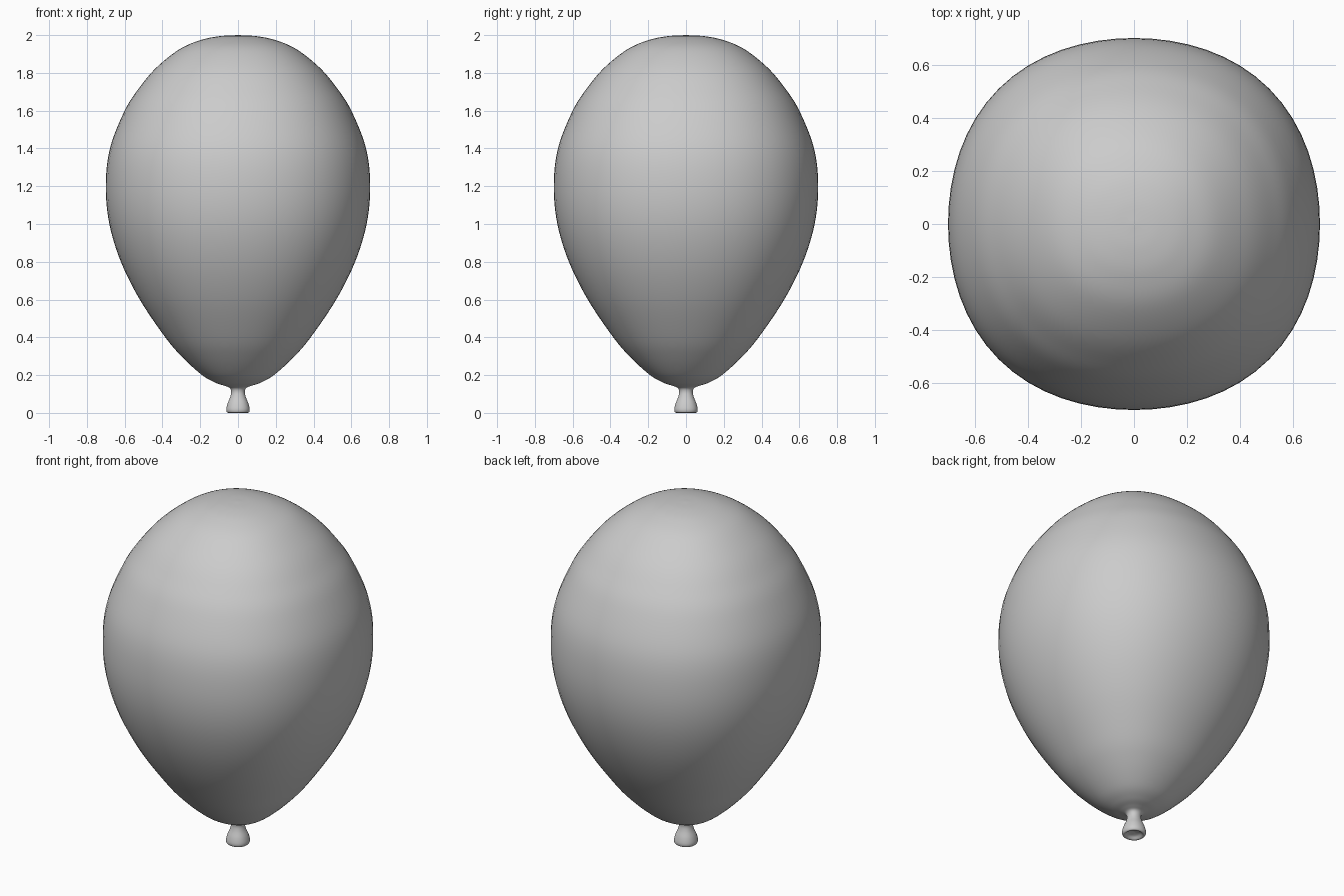
import bpy, bmesh
from math import sin, cos, pi
from mathutils import Vector

if "Cube" in bpy.data.objects:
    bpy.data.objects.remove(bpy.data.objects["Cube"])

SEG = 64


def smooth(pts, steps=6):
    """Catmull-Rom curve through the profile points."""
    p = [Vector(q) for q in pts]
    p = [2 * p[0] - p[1]] + p + [2 * p[-1] - p[-2]]
    out = []
    for i in range(1, len(p) - 2):
        a, b, c, d = p[i - 1:i + 3]
        for k in range(steps):
            t = k / steps
            out.append(0.5 * (2 * b + (c - a) * t + (2 * a - 5 * b + 4 * c - d) * t * t
                              + (3 * b - a - 3 * c + d) * t ** 3))
    return out + [p[-2]]


def revolve(name, profile):
    """Sweep (radius, z) points around z with a slightly squarish section."""
    bm = bmesh.new()
    rings = []
    for r, z in profile:
        if r < 1e-4:
            rings.append([bm.verts.new((0, 0, z))] * SEG)
            continue
        ring = []
        for k in range(SEG):
            a = 2 * pi * k / SEG
            s = r * (1 + 0.0145 * (1 - cos(4 * a)))
            ring.append(bm.verts.new((s * cos(a), s * sin(a), z)))
        rings.append(ring)
    for lo, hi in zip(rings, rings[1:]):
        for k in range(SEG):
            n = (k + 1) % SEG
            bm.faces.new(list(dict.fromkeys((lo[k], lo[n], hi[n], hi[k]))))
    bmesh.ops.recalc_face_normals(bm, faces=bm.faces)
    for f in bm.faces:
        f.smooth = True
    me = bpy.data.meshes.new(name)
    bm.to_mesh(me)
    bm.free()
    ob = bpy.data.objects.new(name, me)
    bpy.context.collection.objects.link(ob)
    return ob


# Mouth lip with a shallow hollow, pinched neck, then the inflated body
profile = [(0, 0.022), (0.03, 0.015), (0.047, 0.002), (0.058, 0.003), (0.062, 0.02),
           (0.055, 0.05), (0.041, 0.085), (0.036, 0.112), (0.044, 0.132), (0.07, 0.143),
           (0.12, 0.160), (0.19, 0.2), (0.29, 0.29), (0.385, 0.4), (0.52, 0.6),
           (0.62, 0.8), (0.681, 1.0), (0.70, 1.2), (0.678, 1.4), (0.60, 1.6),
           (0.52, 1.725), (0.43, 1.83), (0.31, 1.925), (0.2, 1.973), (0.1, 1.994), (0, 2.0)]
revolve("balloon", smooth(profile))
